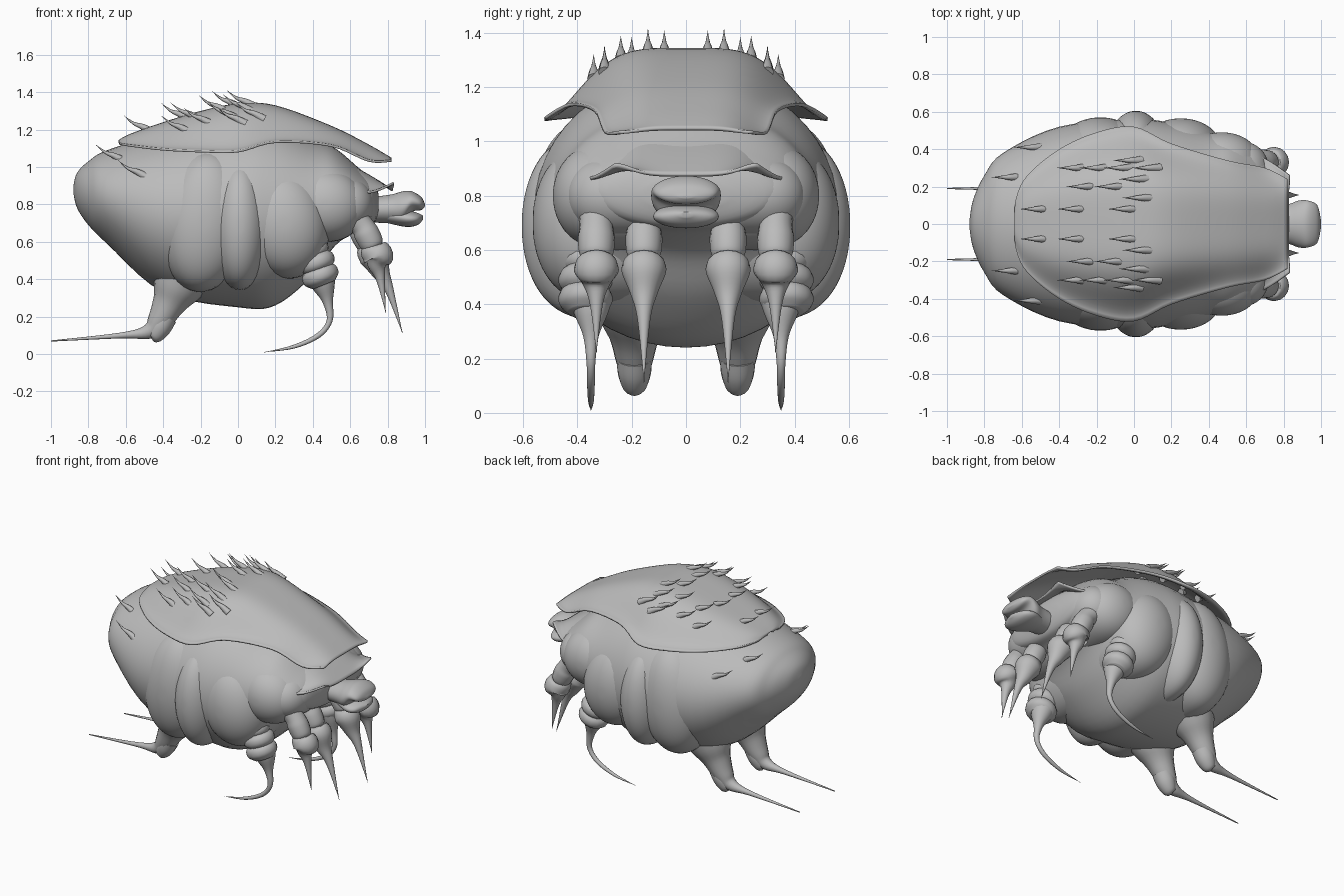
import bpy, math
from mathutils import Vector

if "Cube" in bpy.data.objects:
    bpy.data.objects.remove(bpy.data.objects["Cube"])

COLOUR = (.5, .5, .5, 1)
grey = bpy.data.materials.new("matte grey")
grey.use_nodes = True
grey.diffuse_color = COLOUR
grey.node_tree.nodes["Principled BSDF"].inputs["Base Color"].default_value = COLOUR


def finish(name, verts, faces):
    mesh = bpy.data.meshes.new(name)
    mesh.from_pydata(verts, [], faces)
    mesh.materials.append(grey)
    obj = bpy.data.objects.new(name, mesh)
    bpy.context.collection.objects.link(obj)
    bpy.ops.object.select_all(action="DESELECT")
    obj.select_set(True)
    bpy.context.view_layer.objects.active = obj
    bpy.ops.object.shade_smooth_by_angle(angle=math.radians(50))
    return obj


def smooth_rows(rows, steps=5):
    """Pass a smooth curve through rows of numbers."""
    result = []
    for i in range(len(rows) - 1):
        before, start = rows[max(i - 1, 0)], rows[i]
        end, after = rows[i + 1], rows[min(i + 2, len(rows) - 1)]
        for step in range(steps):
            t = step / steps
            result.append([
                q + t / 2 * (r - p + t * (2*p - 5*q + 4*r - s + t * (3 * (q - r) + s - p)))
                for p, q, r, s in zip(before, start, end, after)])
    return result + [list(rows[-1])]


def circle(sides):
    return [(math.cos(math.tau * j / sides), math.sin(math.tau * j / sides)) for j in range(sides)]


def skin(name, rings):
    """Join rings of points into a closed surface."""
    n = len(rings[0])
    verts = [point for ring in rings for point in ring]
    faces = [(i*n + j, i*n + (j+1) % n, (i+1)*n + (j+1) % n, (i+1)*n + j)
             for i in range(len(rings) - 1) for j in range(n)]
    faces += [tuple(reversed(range(n))), tuple(range(len(verts) - n, len(verts)))]
    return finish(name, verts, faces)


def mirror_pair(obj):
    mirror = obj.modifiers.new("Mirror", "MIRROR")
    mirror.use_axis = (False, True, False)
    mirror.use_mirror_merge = False


def hull(name, rows):
    """Loft ellipses along x from rows of (x, top, bottom, half width)."""
    return skin(name, [
        [(x, half * c, (top + bottom) / 2 + (top - bottom) / 2 * s) for c, s in circle(48)]
        for x, top, bottom, half in smooth_rows(rows)])


def limb(name, y, rows, sides=16):
    """Mirrored pair of tubes through rows of (x, z, radius)."""
    rows = smooth_rows(rows)
    points = [Vector((x, y, z)) for x, z, radius in rows]
    side = Vector((0, 1, 0))
    rings = []
    for i, point in enumerate(points):
        along = points[min(i + 1, len(points) - 1)] - points[max(i - 1, 0)]
        up = along.normalized().cross(side)
        radius = max(rows[i][2], .001)
        rings.append([point + radius * (c * side + s * up) for c, s in circle(sides)])
    mirror_pair(skin(name, rings))


def shell(name, rows, across=48):
    """Arched plate with flared rims from rows of (x, crest, rim, half width)."""
    verts, rows = [], smooth_rows(rows)
    for x, crest, rim, half in rows:
        for j in range(across + 1):
            v = 2 * j / across - 1
            arch = (1 + math.cos(math.pi * abs(v) ** 2.1)) / 2
            verts.append((x, half * v, rim + (crest - rim) * arch))
    n = across + 1
    faces = [(i*n + j, (i+1)*n + j, (i+1)*n + j + 1, i*n + j + 1)
             for i in range(len(rows) - 1) for j in range(across)]
    obj = finish(name, verts, faces)
    solid = obj.modifiers.new("Thickness", "SOLIDIFY")
    solid.thickness, solid.offset = .012, -1
    return obj


def side_plate(name, centre, size, lean):
    """Mirrored pair of flattened domes, leaning in the xz plane."""
    rings, steps = [], 32
    cos_lean, sin_lean = math.cos(lean), math.sin(lean)
    for i in range(1, steps):
        t = math.pi * i / steps
        depth = math.copysign(abs(math.cos(t)) ** .65, math.cos(t))
        ring = []
        for c, s in circle(40):
            dx, dz = size[0] * math.sin(t) * c, size[2] * math.sin(t) * s
            ring.append((centre[0] + dx * cos_lean + dz * sin_lean,
                         centre[1] + size[1] * depth,
                         centre[2] + dz * cos_lean - dx * sin_lean))
        rings.append(ring)
    mirror_pair(skin(name, rings))


# Bulbous abdomen and belly
body = hull("body", [
    (-.88, .9, .86, .02), (-.86, .97, .78, .13), (-.8, 1.03, .69, .26), (-.7, 1.09, .59, .38),
    (-.4, 1.18, .33, .52), (0, 1.25, .25, .56), (.2, 1.24, .26, .54), (.4, 1.15, .42, .49),
    (.52, 1.1, .58, .45), (.64, 1, .66, .4), (.72, .93, .69, .32), (.75, .86, .75, .15)])

# Overlapping side plates of the thorax
side_plate("rear_side_plate", (-.18, .27, .71), (.24, .3, .38), .1)
side_plate("middle_side_plate", (.01, .27, .69), (.16, .335, .35), 0)
side_plate("front_side_plate", (.25, .26, .7), (.24, .305, .3), -.2)
side_plate("shoulder_plate", (.47, .22, .8), (.22, .27, .2), .2)
side_plate("cheek_plate", (.58, .2, .8), (.15, .24, .15), .4)

# Back shell and the collar below it
back_shell = shell("back_shell", [
    (-.64, 1.14, 1.13, .03), (-.63, 1.15, 1.13, .14), (-.57, 1.18, 1.12, .26),
    (-.4, 1.24, 1.1, .4), (-.2, 1.3, 1.09, .49), (0, 1.34, 1.09, .52), (.2, 1.33, 1.14, .43),
    (.5, 1.22, 1.12, .34), (.7, 1.12, 1.04, .3), (.82, 1.05, 1.04, .24)])
shell("collar", [
    (.4, 1.1, .94, .41), (.55, 1.04, .9, .4), (.7, .96, .87, .35), (.83, .88, .92, .26)])

# Head with upper and lower jaw
hull("head", [(.6, .83, .71, .08), (.8, .85, .7, .1), (.88, .87, .7, .125),
              (.93, .87, .76, .125), (.98, .84, .77, .1), (1, .8, .79, .02)])
hull("lower_jaw", [(.8, .78, .7, .08), (.9, .77, .68, .12),
                   (.96, .755, .69, .1), (.99, .74, .72, .02)])

# Two pairs of front limbs: jointed segment, then a bulb drawn out to a spike
for name, y, x, reach, drop in (("inner_front", .155, .7, .18, .47), ("outer_front", .33, .72, .07, .36)):
    limb(name + "_segment", y, [(x - .13, .76, .07), (x - .06, .69, .062), (x - .03, .64, .068),
                                (x, .58, .06), (x + .01, .56, .03)])
    limb(name + "_claw", y, [(x - .01, .59, .04), (x, .56, .07), (x + .03, .52, .082),
                             (x + reach * .35, .58 - drop * .3, .05),
                             (x + reach * .6, .58 - drop / 2, .024), (x + reach, .58 - drop, 0)])

# Middle limbs: three rounded bands and a curved toe
for name, x, z, r in (("upper", .4, .56, .085), ("middle", .42, .49, .1), ("lower", .44, .42, .1)):
    limb(name + "_middle_band", .37, [
        (x + t * .02, z - t * .05, r * math.sqrt(1 - t * t * .6)) for t in (-1, -.5, 0, .5, 1)])
limb("middle_toe", .35, [(.44, .42, .08), (.46, .36, .06), (.48, .28, .028), (.49, .18, .016),
                         (.43, .1, .014), (.3, .04, .01), (.14, .01, 0)])

# Rear limbs with heels and long toes
limb("rear_limb", .19, [(-.27, .46, .17), (-.33, .35, .13), (-.37, .27, .09), (-.42, .18, .065),
                        (-.48, .12, .04), (-.62, .1, .016), (-1, .07, .003)])
limb("rear_heel", .19, [(-.39, .2, .065), (-.42, .14, .06), (-.45, .09, .04), (-.46, .08, .01)])

# Backswept thorns rooted in the shell and abdomen
bpy.context.view_layer.update()
for base, y, places in ((back_shell, .08, (-.5, -.3, -.03)), (back_shell, .14, (.05,)),
                        (back_shell, .2, (-.25, -.1)), (back_shell, .24, (.03,)),
                        (back_shell, .3, (-.3, -.18, -.05, .1)),
                        (back_shell, .34, (0,)), (body, .41, (-.53,)), (body, .25, (-.65,))):
    for x in places:
        z = base.ray_cast((x, y, 2), (0, 0, -1))[1].z
        limb("thorn", y, [(x + .04, z - .02, .024), (x - .01, z + .01, .016),
                          (x - .06, z + .03, .008), (x - .11, z + .07, 0)], 8)
